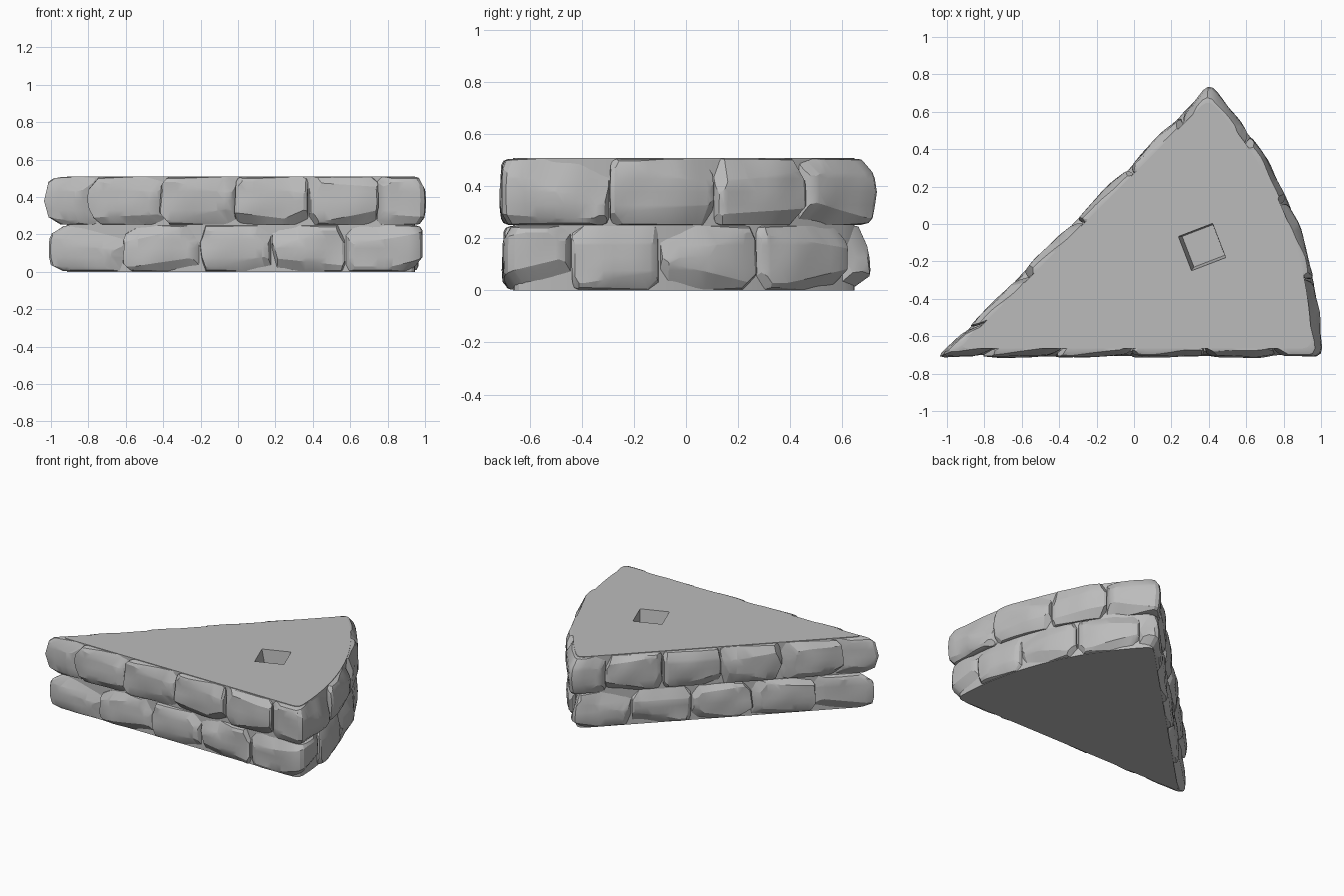
import bpy, bmesh, math, random
from mathutils import Vector, noise

random.seed(4)
if "Cube" in bpy.data.objects:
    bpy.data.objects.remove(bpy.data.objects["Cube"])

stone = bpy.data.materials.new("grey stone")
stone.use_nodes = True
stone.diffuse_color = (0.5, 0.5, 0.5, 1)
stone.node_tree.nodes["Principled BSDF"].inputs["Base Color"].default_value = (0.5, 0.5, 0.5, 1)

# Wedge outline: an eighth of a disc, walked from the tip along front, arc, diagonal
TIP = Vector((-1.02, -0.70))
R = 2.01
ARC = R * math.pi / 4
TOTAL = 2 * R + ARC
INRADIUS = R * math.sin(math.pi / 8) / (1 + math.sin(math.pi / 8))
MIDDLE = TIP + Vector((INRADIUS / math.tan(math.pi / 8), INRADIUS))


def polar(radius, angle):
    return TIP + radius * Vector((math.cos(angle), math.sin(angle)))


def sharp_outline(s):
    s %= TOTAL
    if s < R:
        return polar(s, 0)
    if s < R + ARC:
        return polar(R, (s - R) / R)
    return polar(TOTAL - s, math.pi / 4)


def outline(s, out=0.0):
    """Outline point with rounded corners, pushed outwards by out."""
    p = sum((sharp_outline(s + k * 0.012) for k in range(-4, 5)), Vector((0, 0))) / 9
    return MIDDLE + (p - MIDDLE) * (1 + out / INRADIUS)


def finish(name, bm):
    bmesh.ops.recalc_face_normals(bm, faces=bm.faces)
    mesh = bpy.data.meshes.new(name)
    bm.to_mesh(mesh)
    bm.free()
    mesh.materials.append(stone)
    obj = bpy.data.objects.new(name, mesh)
    bpy.context.collection.objects.link(obj)
    bpy.ops.object.select_all(action="DESELECT")
    obj.select_set(True)
    bpy.context.view_layer.objects.active = obj
    return obj


def cut(bm, point, normal, clear=False):
    geom = bm.verts[:] + bm.edges[:] + bm.faces[:]
    res = bmesh.ops.bisect_plane(bm, geom=geom, dist=1e-5, plane_co=point,
                                 plane_no=normal, clear_outer=clear)
    if clear:
        edges = [e for e in res["geom_cut"] if isinstance(e, bmesh.types.BMEdge)]
        bmesh.ops.holes_fill(bm, edges=edges)


def brick(name, s0, s1, z0, z1, out):
    """Hewn block, shaped straight (x along wall, y outwards) and bent onto the outline."""
    depth = 0.1
    half, tall = (s1 - s0) / 2 - 0.004, (z1 - z0) / 2
    bm = bmesh.new()
    bmesh.ops.create_cube(bm, size=1)
    for v in bm.verts:
        v.co = Vector((v.co.x * 2 * half, (v.co.y - 0.5) * depth, v.co.z * 2 * tall))
    bmesh.ops.bevel(bm, geom=bm.edges[:], offset=0.026, segments=2, profile=0.5,
                    affect="EDGES", clamp_overlap=True)
    # Chipped corners and edges
    for sx in (-1, 1):
        for sz in (-1, 1):
            n = Vector((sx * random.uniform(0.3, 1), random.uniform(0.7, 1.2),
                        sz * random.uniform(0.2, 0.8))).normalized()
            corner = Vector((sx * half, 0, sz * tall))
            cut(bm, corner - n * random.uniform(0.025, 0.05), n, True)
    for sz in (-1, 1):
        n = Vector((random.uniform(-0.15, 0.15), 1, sz * random.uniform(0.3, 0.7))).normalized()
        cut(bm, Vector((0, 0, sz * tall)) - n * random.uniform(0.014, 0.024), n, True)
    # Slices that let the block bend and bulge
    count = math.ceil(2 * half / 0.04)
    for i in range(1, count):
        cut(bm, Vector((-half + 2 * half * i / count, 0, 0)), Vector((1, 0, 0)))
    for f in (-0.4, 0, 0.4):
        cut(bm, Vector((0, 0, f * tall)), Vector((0, 0, 1)))
    seed = random.uniform(0, 50)
    for v in bm.verts:
        x, y, z = v.co
        bulge = 0
        if y > -0.05:
            bulge = 0.012 * (1 - (x / half) ** 2) * (1 - (z / tall) ** 2)
            bulge += 0.012 * noise.noise(Vector((x * 7, z * 9, seed)))
        p = outline((s0 + s1) / 2 + x, y + bulge + out)
        v.co = (p.x, p.y, z + (z0 + z1) / 2)
    finish(name, bm)
    bpy.ops.object.shade_smooth_by_angle(angle=math.radians(24))


def course(name, joints, z0, z1, out):
    ends = joints[1:] + [joints[0] + TOTAL]
    for i, (a, b) in enumerate(zip(joints, ends)):
        brick(f"{name}_{i + 1}", a, b, z0, z1, out)


# Two courses of bricks, joints given as distance along the outline
course("lower_brick", [0.37, 0.78, 1.19, 1.61, 2.25, 2.62, 3.05, 3.49,
                       3.97, 4.39, 4.81, 5.24], 0.003, 0.248, -0.008)
course("upper_brick", [0.20, 0.59, 0.99, 1.40, 1.79, 2.41, 2.855, 3.26,
                       3.79, 4.19, 4.59, 5.02, 5.40], 0.252, 0.506, 0.002)


def prism(name, bottom, top):
    """Closed solid between two rings of points."""
    bm = bmesh.new()
    low = [bm.verts.new(p) for p in bottom]
    high = [bm.verts.new(p) for p in top]
    bm.faces.new(low[::-1])
    bm.faces.new(high)
    for i in range(len(low)):
        j = (i + 1) % len(low)
        bm.faces.new((low[i], low[j], high[j], high[i]))
    return finish(name, bm)


# Core slab filling the wedge, with mortar showing in the joints
def core_ring(z, out):
    return [outline(TOTAL * i / 160, out).to_3d() + Vector((0, 0, z)) for i in range(160)]


core = prism("core_slab", core_ring(0, -0.035), core_ring(0.51, -0.035))


# Tapered square socket sunk into the top
def socket_ring(x, y, z, radius):
    angles = [math.radians(-24 + 90 * k) for k in range(4)]
    return [(x + radius * math.cos(a), y + radius * math.sin(a), z) for a in angles]


cutter = prism("socket_cutter", socket_ring(0.371, -0.117, 0.41, 0.124),
               socket_ring(0.363, -0.124, 0.52, 0.14))
cutter.hide_render = True
mod = core.modifiers.new("socket", "BOOLEAN")
mod.operation = "DIFFERENCE"
mod.solver = "EXACT"
mod.object = cutter
bpy.ops.object.select_all(action="DESELECT")
core.select_set(True)
bpy.context.view_layer.objects.active = core
bpy.ops.object.modifier_apply(modifier=mod.name)
bpy.data.objects.remove(cutter)
bpy.ops.object.shade_smooth_by_angle(angle=math.radians(24))
